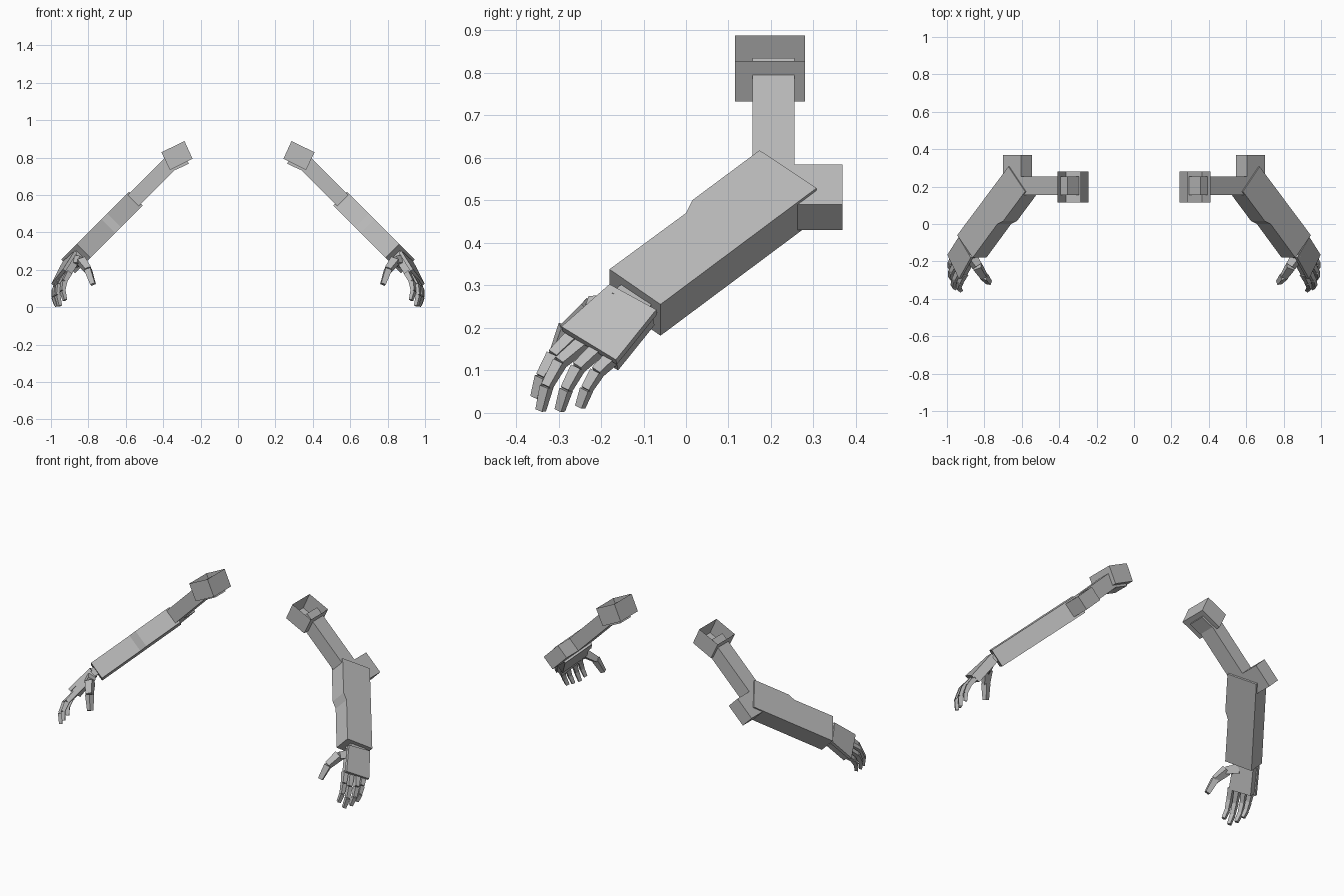
import bpy
import bmesh
from mathutils import Vector

cube = bpy.data.objects.get("Cube")
if cube:
    bpy.data.objects.remove(cube, do_unlink=True)

grey = bpy.data.materials.new("plain_grey")
grey.use_nodes = True
colour = (0.5, 0.5, 0.5, 1)
grey.diffuse_color = colour
grey.node_tree.nodes["Principled BSDF"].inputs["Base Color"].default_value = colour


def loft(name, first, second, skip=None):
    """Join two matching loops into a capped solid, once per body side."""
    count = len(first)
    for side, sign in (("left", 1), ("right", -1)):
        bm = bmesh.new()
        a, b = [[bm.verts.new((sign * p[0], p[1], p[2])) for p in loop]
                for loop in (first, second)]
        bm.faces.new(a[::-1])
        bm.faces.new(b)
        for i in range(count):
            if i != skip:
                j = (i + 1) % count
                bm.faces.new((a[i], a[j], b[j], b[i]))
        bmesh.ops.recalc_face_normals(bm, faces=bm.faces)
        mesh = bpy.data.meshes.new(side + "_" + name)
        bm.to_mesh(mesh)
        bm.free()
        mesh.materials.append(grey)
        obj = bpy.data.objects.new(side + "_" + name, mesh)
        bpy.context.collection.objects.link(obj)


def prism(name, outline, y0, y1, skip=None):
    """Extrude an x-z outline along y."""
    loft(name, [(x, y0, z) for x, z in outline],
         [(x, y1, z) for x, z in outline], skip)


def arm_point(d, n, y=0):
    """d runs down the sloping arm, n points up and outward from it."""
    r = 0.5 ** 0.5
    return Vector(((d + n) * r, y, (n - d) * r))


def arm_bar(name, d0, d1, n0, n1, y0, y1):
    corners = [arm_point(d, n) for d, n in ((d0, n0), (d1, n0), (d1, n1), (d0, n1))]
    prism(name, [(c.x, c.z) for c in corners], y0, y1)


def segment(name, start, end, across, w0, w1, t0, t1):
    """Tapered four-sided bar between two points."""
    start, end = Vector(start), Vector(end)
    axis = (end - start).normalized()
    side = (across - axis * across.dot(axis)).normalized()
    up = axis.cross(side)
    loops = []
    for centre, w, t in ((start, w0, t0), (end, w1, t1)):
        loops.append([centre + side * w * i / 2 + up * t * j / 2
                      for i, j in ((-1, -1), (1, -1), (1, 1), (-1, 1))])
    loft(name, *loops)


# Shoulder socket, open on its upper side, with a stub under its floor
prism("shoulder_socket",
      [(0.286, 0.888), (0.409, 0.828), (0.364, 0.733), (0.243, 0.793)],
      0.115, 0.28, skip=0)
prism("shoulder_stub",
      [(0.343, 0.744), (0.334, 0.733), (0.262, 0.768), (0.27, 0.78)],
      0.155, 0.255)

# Upper arm and elbow
arm_bar("upper_arm", -0.34, 0.1, 0.757, 0.841, 0.156, 0.255)
arm_bar("elbow", 0.014, 0.148, 0.757, 0.841, 0.156, 0.368)

# Forearm with a small step on its front edge
forearm = [(-0.025, 0.173), (0.101, 0.307), (0.488, -0.06),
           (0.371, -0.18), (0.184, 0.0), (0.141, 0.015)]
loft("forearm", [arm_point(d, 0.745, y) for d, y in forearm],
     [arm_point(d, 0.849, y) for d, y in forearm])

# Hand back plate, palm and wrist
plate = [Vector(p) for p in ((0.873, -0.18, 0.303), (0.938, -0.07, 0.243),
                             (0.998, -0.165, 0.125), (0.936, -0.293, 0.203))]
out = (plate[3] - plate[0]).cross(plate[1] - plate[0]).normalized()
middle = sum(plate, Vector()) / 4
loft("hand_back", [p - out * 0.018 for p in plate], plate)
inner = [middle + (p - middle) * 0.9 for p in plate]
loft("palm", [p - out * 0.055 for p in inner], [p - out * 0.015 for p in inner])
wrist_end = (plate[0] + plate[1]) / 2 - out * 0.03
across = (plate[1] - plate[0]).normalized()
segment("wrist", arm_point(0.4, 0.797, -0.1), wrist_end.lerp(middle, 0.2),
        across, 0.09, 0.1, 0.05, 0.045)

# Fingers, each a chain of three tapering bars
fingers = {
    "index": [(0.905, -0.265, 0.18), (0.93, -0.312, 0.135),
              (0.938, -0.34, 0.085), (0.925, -0.354, 0.037)],
    "middle": [(0.927, -0.24, 0.165), (0.958, -0.297, 0.118),
               (0.966, -0.328, 0.062), (0.953, -0.342, 0.006)],
    "ring": [(0.945, -0.205, 0.152), (0.975, -0.255, 0.105),
             (0.98, -0.282, 0.055), (0.966, -0.297, 0.006)],
    "little": [(0.958, -0.165, 0.138), (0.978, -0.21, 0.095),
               (0.982, -0.234, 0.055), (0.972, -0.249, 0.014)],
}
for finger, path in fingers.items():
    for i, part in enumerate(("base", "middle", "tip")):
        width = 0.03 - 0.003 * i
        segment(f"{finger}_finger_{part}", path[i], path[i + 1], across,
                width, width - 0.005, width, width - 0.006)

# Thumb
thumb = [(0.88, -0.165, 0.245), (0.838, -0.225, 0.247),
         (0.802, -0.28, 0.2), (0.775, -0.313, 0.122)]
for i, part in enumerate(("base", "middle", "tip")):
    width = 0.052 - 0.008 * i
    segment("thumb_" + part, thumb[i], thumb[i + 1], Vector((1, 0.4, 0.3)),
            width, width - 0.01, width, width - 0.012)
